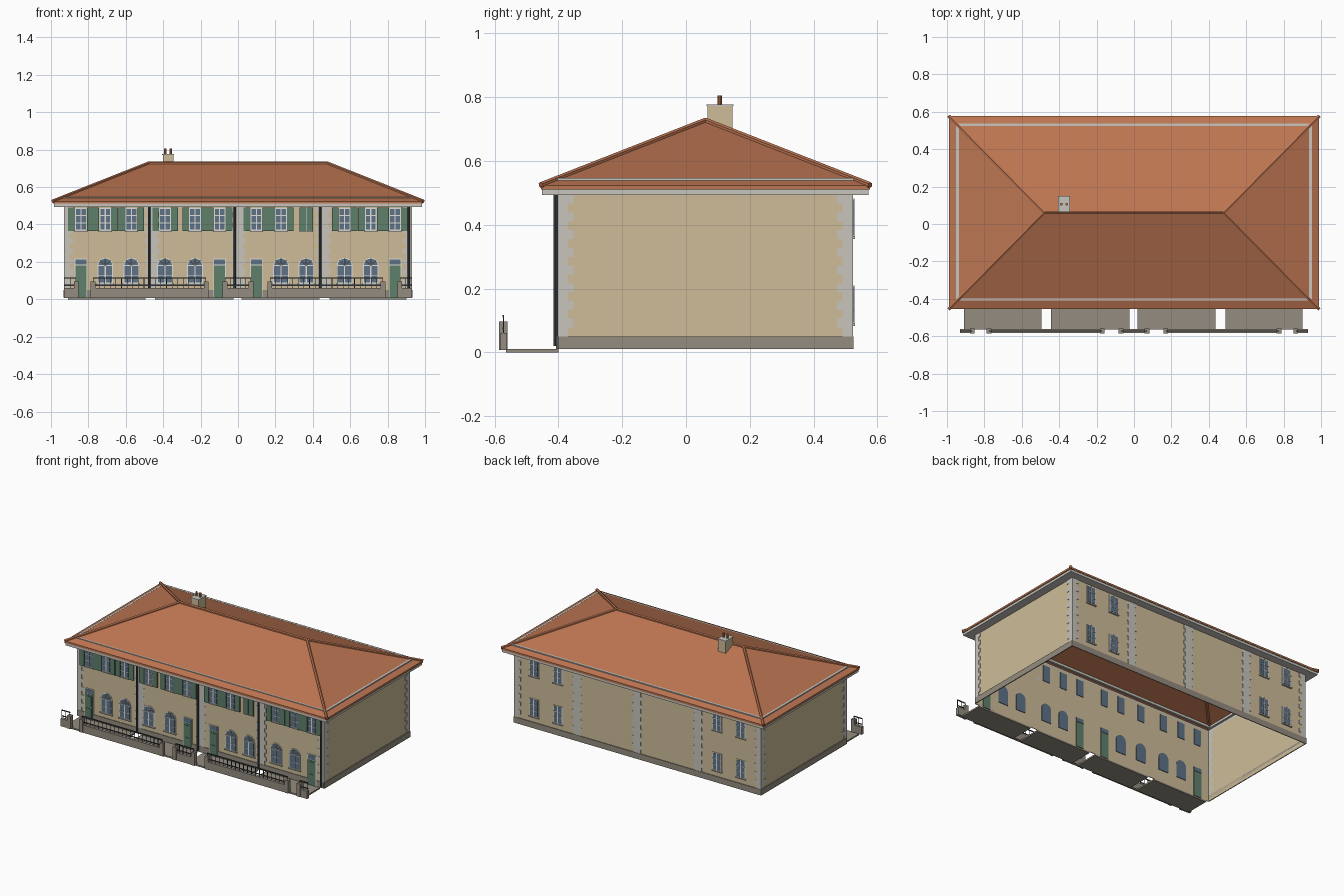
import bpy, bmesh, math
from mathutils import Vector

if "Cube" in bpy.data.objects:
    bpy.data.objects.remove(bpy.data.objects["Cube"])


def material(name, rgb):
    lin = [c / 12.92 if c <= 0.04 else ((c + 0.055) / 1.055) ** 2.4 for c in rgb]
    m = bpy.data.materials.new(name)
    m.diffuse_color = (*lin, 1)
    m.use_nodes = True
    m.node_tree.nodes["Principled BSDF"].inputs["Base Color"].default_value = m.diffuse_color
    return m


ROOF = material("terracotta", (0.74, 0.46, 0.32))
WALL = material("cream_render", (0.81, 0.74, 0.60))
STONE = material("pale_stone", (0.78, 0.77, 0.74))
BASE = material("taupe_stone", (0.58, 0.55, 0.50))
GREEN = material("green_paint", (0.37, 0.50, 0.42))
GLASS = material("blue_glass", (0.37, 0.45, 0.53))
IRON = material("dark_iron", (0.27, 0.29, 0.31))
WHITE = material("white_paint", (0.87, 0.87, 0.85))

parts = {}


def part(name, mat):
    if name not in parts:
        parts[name] = (bmesh.new(), mat)
    return parts[name][0]


def box(name, mat, x0, x1, y0, y1, z0, z1):
    bm = part(name, mat)
    v = [bm.verts.new((x, y, z)) for x in (x0, x1) for y in (y0, y1) for z in (z0, z1)]
    for f in ((0, 1, 3, 2), (4, 6, 7, 5), (0, 4, 5, 1), (2, 3, 7, 6), (0, 2, 6, 4), (1, 5, 7, 3)):
        bm.faces.new([v[i] for i in f])


def prism(name, mat, outline, y0, y1):
    """Extrude an x-z outline along y."""
    bm = part(name, mat)
    a = [bm.verts.new((x, y0, z)) for x, z in outline]
    b = [bm.verts.new((x, y1, z)) for x, z in outline]
    bm.faces.new(a)
    bm.faces.new(b[::-1])
    n = len(a)
    for i in range(n):
        bm.faces.new((a[i], b[i], b[(i + 1) % n], a[(i + 1) % n]))


def tube(name, mat, p, q, r, sides=6):
    bm = part(name, mat)
    p, q = Vector(p), Vector(q)
    d = q - p
    m = d.to_track_quat('Z', 'Y').to_matrix().to_4x4()
    m.translation = (p + q) / 2
    bmesh.ops.create_cone(bm, cap_ends=True, segments=sides, radius1=r, radius2=r,
                          depth=d.length, matrix=m)


def ring(name, mat, outer, inner, z0, z1):
    """Rectangular frame; outer and inner are (x, y_front, y_back)."""
    X, F, B = outer
    x, f, b = inner
    box(name, mat, -X, X, F, f, z0, z1)
    box(name, mat, -X, X, b, B, z0, z1)
    for s in (-1, 1):
        box(name, mat, min(s * x, s * X), max(s * x, s * X), f, b, z0, z1)


WX, YF, YB = 0.928, -0.40, 0.52          # wall half width, front and back
RX, RF, RB, RZ = 0.99, -0.455, 0.577, 0.524   # roof eaves
HX, HY, HZ = 0.48, 0.061, 0.726          # ridge

# Open shell of walls
bm = part("walls", WALL)
c = [(-WX, YF), (WX, YF), (WX, YB), (-WX, YB)]
lo = [bm.verts.new((*p, 0.01)) for p in c]
hi = [bm.verts.new((*p, 0.5)) for p in c]
for i in range(4):
    j = (i + 1) % 4
    bm.faces.new((lo[i], lo[j], hi[j], hi[i]))

# Hipped roof with a short vertical edge
bm = part("roof", ROOF)
c = [(-RX, RF), (RX, RF), (RX, RB), (-RX, RB)]
lo = [bm.verts.new((*p, 0.511)) for p in c]
hi = [bm.verts.new((*p, RZ)) for p in c]
rl, rr = bm.verts.new((-HX, HY, HZ)), bm.verts.new((HX, HY, HZ))
for i in range(4):
    j = (i + 1) % 4
    bm.faces.new((lo[i], lo[j], hi[j], hi[i]))
bm.faces.new((hi[0], hi[1], rr, rl))
bm.faces.new((hi[1], hi[2], rr))
bm.faces.new((hi[2], hi[3], rl, rr))
bm.faces.new((hi[3], hi[0], rl))
for s in (-1, 1):
    for y in (RF, RB):
        tube("ridge_tiles", ROOF, (s * RX, y, RZ), (s * HX, HY, HZ), 0.01)
tube("ridge_tiles", ROOF, (-HX, HY, HZ), (HX, HY, HZ), 0.01)

# Eaves board and the pale strip lying on the roof
ring("eaves", STONE, (0.985, -0.452, 0.573), (WX, YF, YB), 0.494, 0.511)
ring("roof_strip", STONE, (0.951, -0.41, 0.538), (0.936, -0.395, 0.523), 0.53, 0.546)

# Chimney
box("chimney", WALL, -0.402, -0.345, 0.068, 0.146, 0.68, 0.772)
box("chimney_cap", STONE, -0.405, -0.342, 0.065, 0.149, 0.772, 0.778)
for x in (-0.388, -0.359):
    tube("chimney_pots", ROOF, (x, 0.106, 0.775), (x, 0.106, 0.806), 0.007, 10)

# Plinth on the sides and back, broken by doors on the front
DOORS = (-0.84, -0.098, 0.098, 0.84)
for s in (-1, 1):
    box("plinth", BASE, min(s * WX, s * 0.934), max(s * WX, s * 0.934), YF, YB + 0.005, 0.01, 0.05)
box("plinth", BASE, -WX, WX, YB, YB + 0.005, 0.01, 0.05)
edges = [-WX] + [d + s * 0.034 for d in DOORS for s in (-1, 1)] + [WX]
for a, b in zip(edges[::2], edges[1::2]):
    box("plinth", BASE, a, b, YF - 0.004, YF, 0.01, 0.05)

# Quoins: alternating long and short blocks
N = 16
h = (0.494 - 0.05) / N
for i in range(N):
    z0, z1 = 0.05 + i * h, 0.05 + (i + 1) * h
    w = 0.047 if i % 2 else 0.03
    for s in (-1, 1):
        a, b = sorted((s * (WX - w), s * (WX + 0.003)))
        k, l = sorted((s * WX, s * (WX + 0.003)))
        for y, d in ((YF, -1), (YB, 1)):
            y0, y1 = sorted((y, y + d * 0.003))
            box("quoins", STONE, a, b, y0, y1, z0, z1)
            y0, y1 = sorted((y, y - d * w))
            box("quoins", STONE, k, l, y0, y1, z0, z1)
    for x in (-0.457, 0.003, 0.457):
        w = 0.037 if i % 2 else 0.026
        box("quoins", STONE, x - w, x + w, YF - 0.003, YF, z0, z1)
        box("quoins", STONE, x - w, x + w, YB, YB + 0.003, z0, z1)


def window(x, z0, z1, w, y, d):
    """Rectangular window; d is the outward direction along y."""
    def slab(name, mat, a, b, n, f, p, q):
        box(name, mat, a, b, *sorted((y + d * n, y + d * f)), p, q)
    slab("window_frames", WHITE, x - w, x + w, 0, 0.004, z0, z1)
    slab("window_glass", GLASS, x - w + 0.005, x + w - 0.005, -0.004, 0.006, z0 + 0.005, z1 - 0.005)
    slab("window_bars", WHITE, x - 0.003, x + 0.003, 0.006, 0.008, z0, z1)
    for t in (1 / 3, 2 / 3):
        z = z0 + (z1 - z0) * t
        slab("window_bars", WHITE, x - w, x + w, 0.006, 0.0075, z - 0.0015, z + 0.0015)
    slab("window_sills", STONE, x - w - 0.004, x + w + 0.004, 0, 0.01, z0 - 0.007, z0)


def arch(x, w, z0, z1, steps=12):
    pts = [(x - w, z0), (x + w, z0)]
    for i in range(steps + 1):
        t = math.pi * i / steps
        pts.append((x + w * math.cos(t), z1 - w + w * math.sin(t)))
    return pts


# Upper front windows with shutters; one pair is closed
ARCHES = (-0.71, -0.57, -0.39, -0.23, 0.23, 0.365, 0.57, 0.71)
for x in sorted(ARCHES + DOORS):
    window(x, 0.368, 0.488, 0.031, YF, -1)
    for s in (-1, 1):
        c = x + s * (0.019 if x == 0.365 else 0.05)
        box("shutters", GREEN, c - 0.018, c + 0.018, YF - 0.011, YF - 0.001, 0.364, 0.49)

# Arched ground floor windows
for x in ARCHES:
    z0, z1, w = 0.085, 0.222, 0.042
    prism("arch_frames", WHITE, arch(x, w, z0, z1), YF - 0.004, YF)
    prism("arch_glass", GLASS, arch(x, w - 0.005, z0 + 0.005, z1 - 0.005), YF - 0.006, YF + 0.004)
    zs = z1 - w
    box("arch_bars", WHITE, x - w, x + w, YF - 0.008, YF - 0.006, zs - 0.002, zs + 0.002)
    box("arch_bars", WHITE, x - 0.003, x + 0.003, YF - 0.008, YF - 0.006, z0, zs)
    box("arch_bars", WHITE, x - w, x + w, YF - 0.0075, YF - 0.006, 0.128, 0.131)
    for t in (45, 90, 135):
        t = math.radians(t)
        tube("arch_bars", WHITE, (x, YF - 0.007, zs),
             (x + 0.039 * math.cos(t), YF - 0.007, zs + 0.039 * math.sin(t)), 0.0018, 4)
    box("window_sills", STONE, x - 0.047, x + 0.047, YF - 0.01, YF, z0 - 0.007, z0)

# Doors with a glazed light above
for x in DOORS:
    box("door_frames", WHITE, x - 0.034, x + 0.034, YF - 0.004, YF, 0.01, 0.218)
    box("doors", GREEN, x - 0.029, x + 0.029, YF - 0.007, YF + 0.004, 0.01, 0.18)
    box("door_lights", GLASS, x - 0.029, x + 0.029, YF - 0.006, YF + 0.004, 0.185, 0.213)
    for z0, z1 in ((0.03, 0.085), (0.1, 0.168)):
        box("door_panels", GREEN, x - 0.019, x + 0.019, YF - 0.01, YF - 0.007, z0, z1)

# Back windows on the end houses
for x in (-0.78, -0.6, 0.6, 0.78):
    for z in (0.09, 0.363):
        window(x, z, z + 0.12, 0.034, YB, 1)

# Drain pipes
for x in (-0.475, -0.017, 0.44, 0.913):
    tube("drain_pipes", IRON, (x, YF - 0.009, 0.02), (x, YF - 0.009, 0.495), 0.007, 8)

# Front yards
for a, b in ((-0.91, -0.495), (-0.445, -0.025), (0.02, 0.435), (0.49, 0.9)):
    box("yard_paving", BASE, a, b, -0.565, YF, 0, 0.01)

# Low front walls, gate posts and railings
for a, b in ((-0.93, -0.865), (-0.775, -0.17), (-0.07, 0.07), (0.17, 0.775), (0.865, 0.93)):
    box("front_walls", BASE, a, b, -0.583, -0.562, 0.008, 0.06)
    for z in (0.075, 0.114):
        box("railings", IRON, a, b, -0.575, -0.57, z - 0.003, z + 0.003)
    n = max(2, round((b - a) / 0.03))
    for i in range(n + 1):
        x = a + 0.002 + (b - a - 0.004) * i / n
        box("railings", IRON, x - 0.0015, x + 0.0015, -0.574, -0.571, 0.06, 0.114)
for x in (-0.865, -0.775, -0.17, -0.07, 0.07, 0.17, 0.775, 0.865):
    box("gate_posts", BASE, x - 0.013, x + 0.013, -0.586, -0.56, 0.008, 0.096)

# Turn every collected part into an object
for name, (bm, mat) in parts.items():
    bmesh.ops.recalc_face_normals(bm, faces=bm.faces[:])
    me = bpy.data.meshes.new(name)
    bm.to_mesh(me)
    bm.free()
    me.materials.append(mat)
    bpy.context.collection.objects.link(bpy.data.objects.new(name, me))
